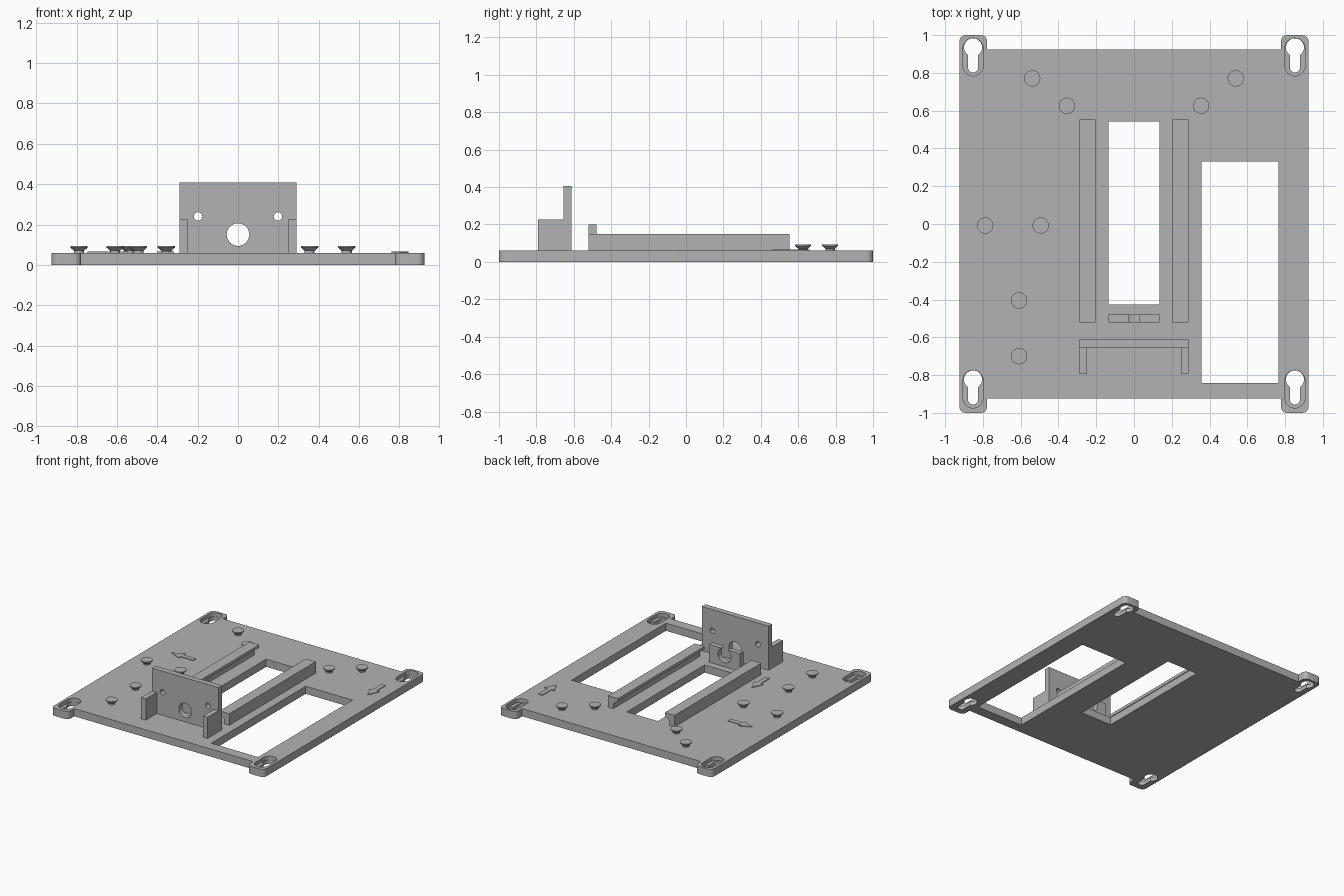
import bpy, bmesh
from math import cos, sin, pi, radians
from mathutils import Matrix, Vector

cube = bpy.data.objects.get("Cube")
if cube:
    bpy.data.objects.remove(cube, do_unlink=True)

grey = bpy.data.materials.new("light grey plastic")
grey.use_nodes = True
grey.diffuse_color = (0.45, 0.45, 0.45, 1)
grey.node_tree.nodes["Principled BSDF"].inputs["Base Color"].default_value = grey.diffuse_color

T = 0.06  # plate thickness
TO_XZ = Matrix.Rotation(radians(90), 4, "X")  # profile y becomes z, depth runs to -y


def prism(name, outline, low, high, turn=None):
    """Extrude a flat outline from low to high, optionally turned."""
    bm = bmesh.new()
    face = bm.faces.new([bm.verts.new((x, y, low)) for x, y in outline])
    ext = bmesh.ops.extrude_face_region(bm, geom=[face])
    tops = [v for v in ext["geom"] if isinstance(v, bmesh.types.BMVert)]
    bmesh.ops.translate(bm, verts=tops, vec=(0, 0, high - low))
    if turn:
        bm.transform(turn)
    bmesh.ops.recalc_face_normals(bm, faces=bm.faces)
    me = bpy.data.meshes.new(name)
    bm.to_mesh(me)
    bm.free()
    me.materials.append(grey)
    ob = bpy.data.objects.new(name, me)
    bpy.context.collection.objects.link(ob)
    return ob


def rect(x0, x1, y0, y1):
    return [(x0, y0), (x1, y0), (x1, y1), (x0, y1)]


def arc(cx, cy, r, a0, a1, n=16):
    return [(cx + r * cos(radians(a0 + (a1 - a0) * i / n)),
             cy + r * sin(radians(a0 + (a1 - a0) * i / n))) for i in range(n + 1)]


def circle(cx, cy, r, n=40):
    return arc(cx, cy, r, 0, 360, n)[:-1]


def stadium(x, y0, y1, r):
    return arc(x, y1, r, 0, 180) + arc(x, y0, r, 180, 360)


def cut(ob, cutters):
    """Subtract the cutters one after another, then remove them."""
    for c in cutters:
        mod = ob.modifiers.new("cut", "BOOLEAN")
        mod.operation, mod.solver, mod.object = "DIFFERENCE", "EXACT", c
        c.hide_render = True
        deps = bpy.context.evaluated_depsgraph_get()
        me = bpy.data.meshes.new_from_object(ob.evaluated_get(deps))
        ob.modifiers.clear()
        ob.data = me
        bpy.data.objects.remove(c, do_unlink=True)


def smooth(ob):
    bpy.ops.object.select_all(action="DESELECT")
    ob.select_set(True)
    bpy.context.view_layer.objects.active = ob
    bpy.ops.object.shade_smooth_by_angle(angle=radians(30))


# Base plate: square with four rounded corner ears
E, R = 0.925, 0.035
quarter = arc(E - R, 1 - R, R, 0, 90, 6) + arc(0.777 + R, 1 - R, R, 90, 180, 6) + [(0.777, E)]
half = quarter + [(-x, y) for x, y in reversed(quarter)]
plate = prism("base_plate", half + [(-x, -y) for x, y in half], 0, T)

# Windows and recessed keyhole slots
cutters = [prism("cutter", rect(-0.135, 0.135, -0.425, 0.543), -1, 1),
           prism("cutter", rect(0.357, 0.765, -0.843, 0.331), -1, 1)]
for x in (-0.852, 0.852):
    for y in (-0.823, 0.935):
        cutters += [prism("cutter", stadium(x, y - 0.098, y - 0.004, 0.053), 0.03, 1),
                    prism("cutter", circle(x, y, 0.048), -1, 1),
                    prism("cutter", stadium(x, y - 0.106, y, 0.027), -1, 1)]
cut(plate, cutters)
smooth(plate)

# Guide rails with an overhanging inner lip
rail = [(0.289, T), (0.289, 0.15), (0.204, 0.15), (0.204, 0.127), (0.245, 0.097), (0.245, T)]
for side, s in (("left", 1), ("right", -1)):
    prism(side + "_rail", [(s * x, z) for x, z in rail], -0.554, 0.521, TO_XZ)

# Front wall with a cable hole and two screw holes
wall = prism("front_wall", rect(-0.29, 0.29, T, 0.407), 0.611, 0.655, TO_XZ)
holes = [prism("cutter", circle(x, z, r), 0, 1, TO_XZ)
         for x, z, r in ((0, 0.15, 0.056), (-0.198, 0.24, 0.021), (0.198, 0.24, 0.021))]
cut(wall, holes)
smooth(wall)
for side, s in (("left", 1), ("right", -1)):
    prism(side + "_wall_wing", [(s * x, y) for x, y in rect(0.248, 0.29, -0.791, -0.655)], T, 0.226)

# End stop, notched in line with the cable hole
stop = prism("end_stop", rect(-0.135, 0.135, T, 0.2), 0.479, 0.521, TO_XZ)
cut(stop, [prism("cutter", circle(0, 0.15, 0.057), 0, 1, TO_XZ)])
smooth(stop)

# Mushroom pegs
PEGS = [(-0.539, 0.771), (0.539, 0.771), (-0.355, 0.626), (0.355, 0.626),
        (-0.788, -0.008), (-0.494, -0.008), (-0.609, -0.405), (-0.609, -0.7)]
PROFILE = [(0, T), (0.025, T), (0.025, 0.07), (0.043, 0.086), (0.043, 0.093), (0, 0.093)]
for i, (x, y) in enumerate(PEGS):
    bm = bmesh.new()
    pts = [bm.verts.new((r, 0, z)) for r, z in PROFILE]
    edges = [bm.edges.new(p) for p in zip(pts, pts[1:])]
    bmesh.ops.spin(bm, geom=pts + edges, cent=(0, 0, 0), axis=(0, 0, 1), angle=2 * pi, steps=32)
    bmesh.ops.remove_doubles(bm, verts=bm.verts, dist=0.0001)
    bmesh.ops.recalc_face_normals(bm, faces=bm.faces)
    me = bpy.data.meshes.new("peg")
    bm.to_mesh(me)
    bm.free()
    me.materials.append(grey)
    peg = bpy.data.objects.new(f"peg_{i + 1}", me)
    peg.location = (x, y, 0)
    bpy.context.collection.objects.link(peg)
    smooth(peg)

# Thin raised arrows, drawn pointing to +x and then turned
ARROW = [(0.1, 0), (0.01, 0.042), (0.01, 0.018), (-0.1, 0.018),
         (-0.1, -0.018), (0.01, -0.018), (0.01, -0.042)]
for name, x, y, angle in (("back_left_arrow", 0.803, 0.56, -90),
                          ("back_right_arrow", -0.645, 0.24, 180),
                          ("front_right_arrow", -0.36, -0.4, 90)):
    turn = Matrix.Translation(Vector((x, y, 0))) @ Matrix.Rotation(radians(angle), 4, "Z")
    prism(name, ARROW, T, T + 0.005, turn)
